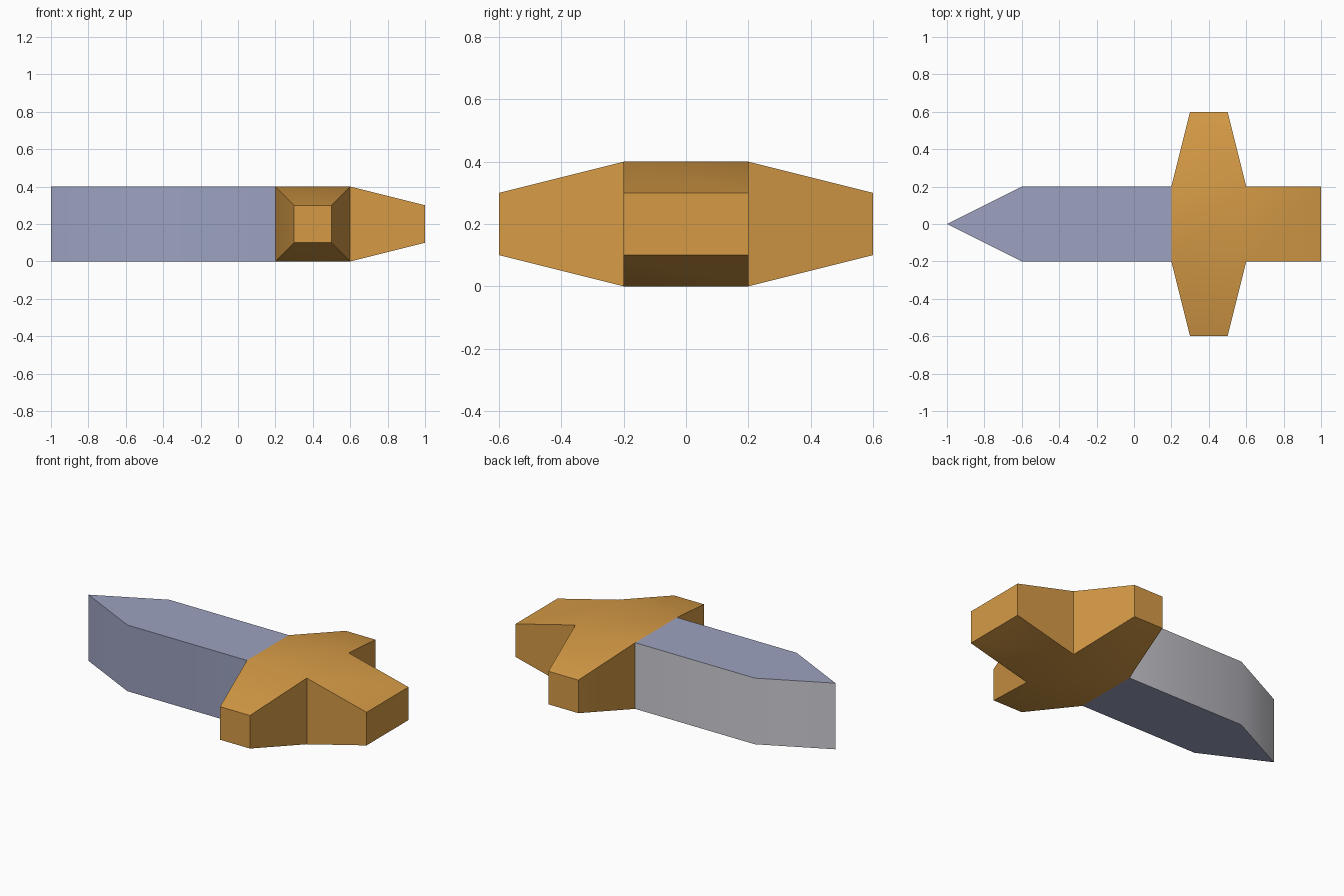
import bpy, bmesh
from mathutils import Vector

if "Cube" in bpy.data.objects:
    bpy.data.objects.remove(bpy.data.objects["Cube"])


def material(name, srgb):
    m = bpy.data.materials.new(name)
    lin = [(c / 255 / 12.92) if c < 11 else ((c / 255 + 0.055) / 1.055) ** 2.4 for c in srgb]
    m.diffuse_color = (*lin, 1)
    m.use_nodes = True
    m.node_tree.nodes["Principled BSDF"].inputs["Base Color"].default_value = m.diffuse_color
    return m


steel_blue = material("steel blue", (156, 162, 192))
pale_steel = material("pale steel", (203, 203, 210))
bronze = material("bronze", (214, 155, 70))


def finish(name, bm, mats):
    bmesh.ops.recalc_face_normals(bm, faces=bm.faces)
    mesh = bpy.data.meshes.new(name)
    ob = bpy.data.objects.new(name, mesh)
    bpy.context.collection.objects.link(ob)
    for m in mats:
        mesh.materials.append(m)
    # the back (+y) flank takes the second colour, if there is one
    if len(mats) > 1:
        for f in bm.faces:
            f.normal_update()
            f.material_index = 1 if f.normal.y > 0.5 else 0
    bm.to_mesh(mesh)
    bm.free()
    bpy.ops.object.select_all(action='DESELECT')
    ob.select_set(True)
    bpy.context.view_layer.objects.active = ob
    bpy.ops.object.shade_smooth_by_angle()
    return ob


# Blade: pointed outline extruded upwards
bm = bmesh.new()
outline = [(-1, 0), (-0.6, -0.2), (0.2, -0.2), (0.2, 0.2), (-0.6, 0.2)]
base = bm.faces.new([bm.verts.new((x, y, 0)) for x, y in outline])
top = bmesh.ops.extrude_face_region(bm, geom=[base], use_keep_orig=True)["geom"]
bmesh.ops.translate(bm, vec=(0, 0, 0.4), verts=[v for v in top if isinstance(v, bmesh.types.BMVert)])
finish("blade", bm, [steel_blue, pale_steel])

# Hilt: cube with two tapered guard arms and a tapered grip drawn out of it
bm = bmesh.new()
bmesh.ops.create_cube(bm, size=0.4)
bmesh.ops.translate(bm, vec=(0.4, 0, 0.2), verts=bm.verts)
bm.normal_update()
for direction, taper in (((0, -1, 0), (0.5, 1, 0.5)),
                         ((0, 1, 0), (0.5, 1, 0.5)),
                         ((1, 0, 0), (1, 1, 0.5))):
    d = Vector(direction)
    face = max(bm.faces, key=lambda f: f.normal.dot(d) + f.calc_center_median().dot(d))
    end = bmesh.ops.extrude_discrete_faces(bm, faces=[face])["faces"][0]
    c = end.calc_center_median()
    for v in end.verts:
        off = v.co - c
        v.co = c + d * 0.4 + Vector(o * s for o, s in zip(off, taper))
    bm.normal_update()
finish("hilt", bm, [bronze])
